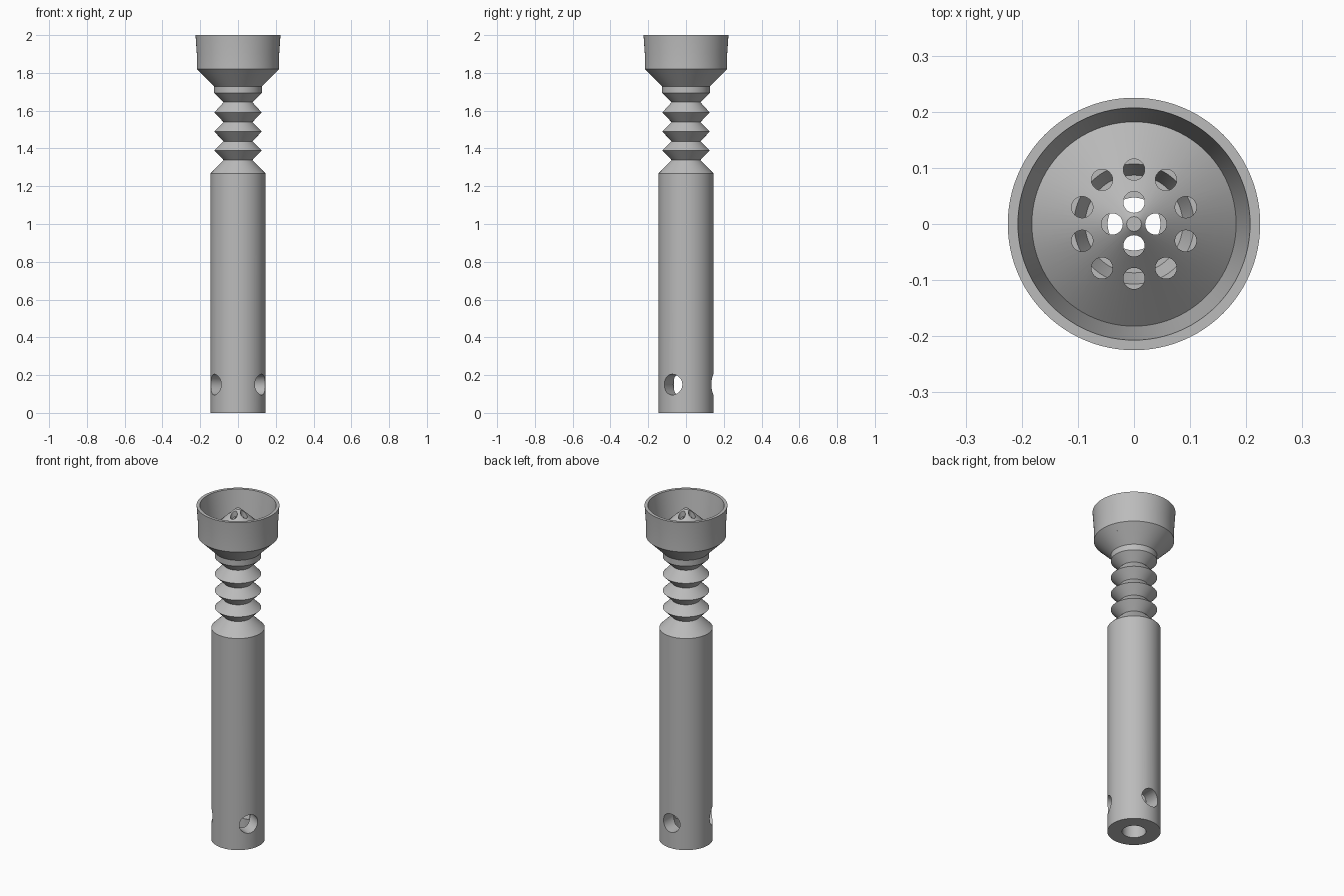
import bpy, bmesh
from math import radians, cos, sin, pi
from mathutils import Matrix

if "Cube" in bpy.data.objects:
    bpy.data.objects.remove(bpy.data.objects["Cube"])

grey = bpy.data.materials.new("plain grey")
grey.use_nodes = True
grey.diffuse_color = (0.5, 0.5, 0.5, 1)
grey.node_tree.nodes["Principled BSDF"].inputs["Base Color"].default_value = (0.5, 0.5, 0.5, 1)


def make_object(name, bm):
    bmesh.ops.recalc_face_normals(bm, faces=bm.faces)
    mesh = bpy.data.meshes.new(name)
    bm.to_mesh(mesh)
    bm.free()
    mesh.materials.append(grey)
    obj = bpy.data.objects.new(name, mesh)
    bpy.context.collection.objects.link(obj)
    return obj


def revolve(name, profile, steps=96):
    """Spin a closed (radius, height) outline around z."""
    bm = bmesh.new()
    verts = [bm.verts.new((r, 0, z)) for r, z in profile]
    edges = [bm.edges.new((a, b)) for a, b in zip(verts, verts[1:] + verts[:1])]
    bmesh.ops.spin(bm, geom=verts + edges, cent=(0, 0, 0), axis=(0, 0, 1),
                   angle=2 * pi, steps=steps)
    bmesh.ops.remove_doubles(bm, verts=bm.verts, dist=1e-5)
    return make_object(name, bm)


def drills(name, matrices, radius, depth):
    """Cylinders placed by matrices, all in one cutter."""
    bm = bmesh.new()
    for matrix in matrices:
        bmesh.ops.create_cone(bm, cap_ends=True, segments=40, radius1=radius,
                              radius2=radius, depth=depth, matrix=matrix)
    return make_object(name, bm)


def cut(obj, cutter):
    """Subtract the cutter, then discard it."""
    mod = obj.modifiers.new("holes", 'BOOLEAN')
    mod.operation = 'DIFFERENCE'
    mod.solver = 'EXACT'
    mod.object = cutter
    bpy.context.view_layer.update()
    evaluated = obj.evaluated_get(bpy.context.evaluated_depsgraph_get())
    mesh = bpy.data.meshes.new_from_object(evaluated)
    obj.modifiers.clear()
    obj.data = mesh
    bpy.data.objects.remove(cutter)


# Body: tube, shoulder, ribbed neck, funnel and cup, with the bore inside
outer = [(0.145, 0), (0.145, 1.268)]
for z in (1.338, 1.438, 1.539):
    outer += [(0.076, z), (0.126, z + 0.051)]
outer += [(0.076, 1.645), (0.126, 1.693), (0.126, 1.728), (0.218, 1.82),
          (0.218, 1.9), (0.225, 2)]
inner = [(0.207, 2), (0.182, 1.82), (0.14, 1.79), (0.107, 1.79), (0.087, 1.74),
         (0.047, 1.74), (0.047, 1.25), (0.065, 1.21), (0.065, 0)]
body = revolve("tube_body", outer + inner)

# Three radial air holes near the foot
cut(body, drills("air_hole_cutter", [
    Matrix.Rotation(radians(90 + 120 * i), 4, 'Z')
    @ Matrix.Translation((0.12, 0, 0.15))
    @ Matrix.Rotation(pi / 2, 4, 'Y') for i in range(3)], 0.055, 0.16))

# Perforated cone standing in the cup
cone = revolve("cone_screen", [(0, 1.98), (0.013, 1.98), (0.188, 1.815),
                               (0.188, 1.79), (0, 1.955)])
spots = []
for count, radius in ((4, 0.039), (10, 0.097)):
    for i in range(count):
        a = pi / 2 + 2 * pi * i / count
        spots.append(Matrix.Translation((radius * cos(a), radius * sin(a), 1.9)))
cut(cone, drills("cone_hole_cutter", spots, 0.019, 0.3))

# Smooth round walls, sharp creases
for obj in (body, cone):
    bpy.ops.object.select_all(action='DESELECT')
    obj.select_set(True)
    bpy.context.view_layer.objects.active = obj
    bpy.ops.object.shade_smooth_by_angle(angle=radians(30))
